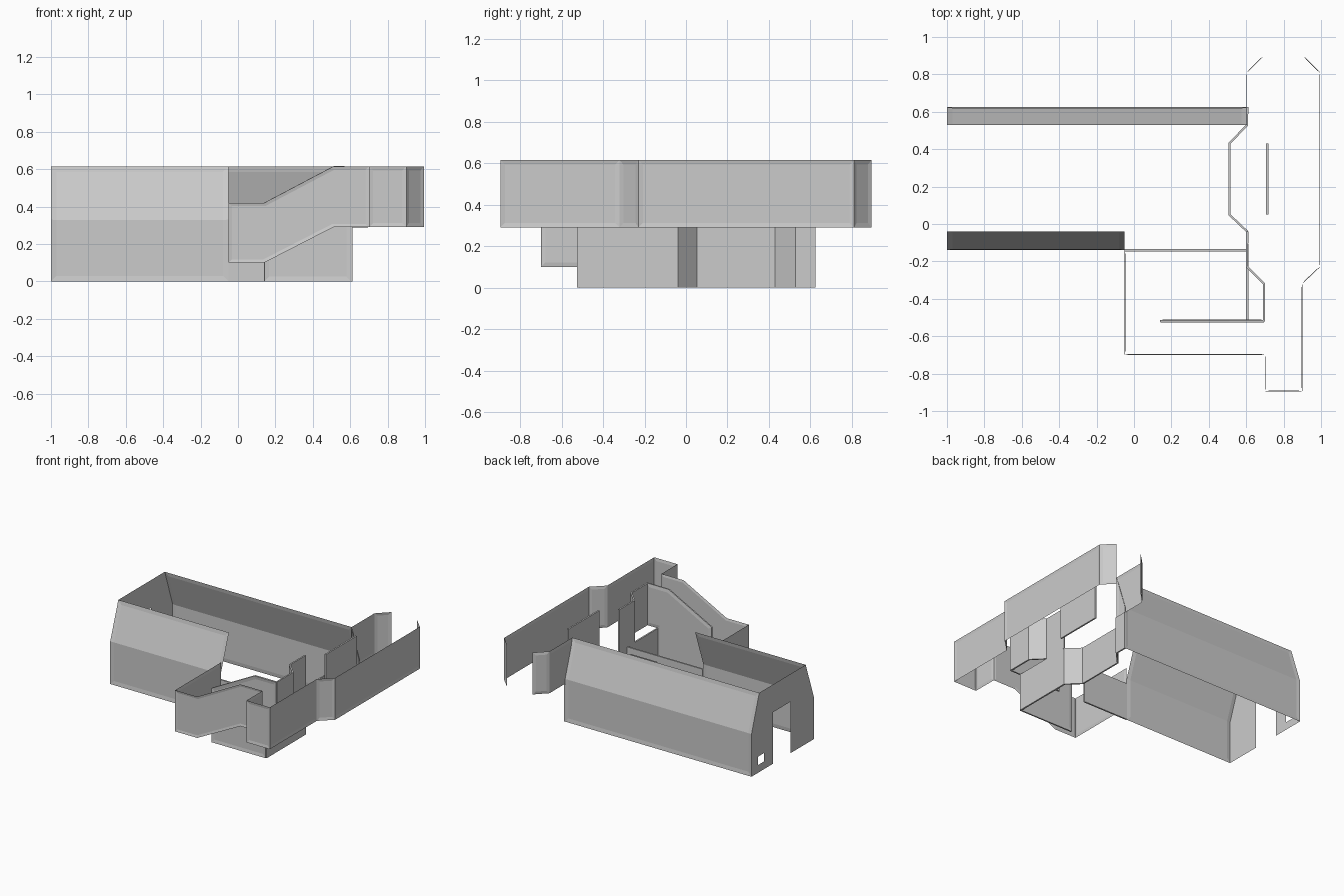
import bpy, bmesh
from mathutils import Vector

if "Cube" in bpy.data.objects:
    bpy.data.objects.remove(bpy.data.objects["Cube"])


def finish(name, bm, thick=0.0):
    mesh = bpy.data.meshes.new(name)
    bm.to_mesh(mesh)
    bm.free()
    ob = bpy.data.objects.new(name, mesh)
    bpy.context.collection.objects.link(ob)
    if thick:
        mod = ob.modifiers.new("thickness", 'SOLIDIFY')
        mod.thickness = thick
        mod.offset = 0
    return ob


def sheet(name, quads, inset=0.022, thick=0.0, region=False):
    """Thin wall made of polygons, each with a slightly recessed panel."""
    bm = bmesh.new()
    for q in quads:
        bm.faces.new([bm.verts.new(p) for p in q])
    bmesh.ops.remove_doubles(bm, verts=bm.verts[:], dist=1e-4)
    bm.normal_update()
    if inset:
        args = dict(faces=bm.faces[:], thickness=inset, depth=-0.004,
                    use_even_offset=True)
        if region:
            bmesh.ops.inset_region(bm, use_boundary=True, **args)
        else:
            bmesh.ops.inset_individual(bm, **args)
    return finish(name, bm, thick)


def strip(name, path, z0, z1, **kw):
    """Vertical wall along a plan path."""
    quads = [[(*a, z0), (*b, z0), (*b, z1), (*a, z1)]
             for a, b in zip(path, path[1:])]
    return sheet(name, quads, **kw)


def flat_y(name, y, outline, **kw):
    """Wall in the xz plane from an outline."""
    return sheet(name, [[(x, y, z) for x, z in outline]], **kw)


TOP, MID, FOLD = 0.615, 0.29, 0.33   # main heights
T = 0.012                            # double wall thickness


# Great hall: long side walls with inward sloping upper half
def hall_side(name, x0, x1, low_y, top_y):
    prof = [(low_y, 0), (low_y, FOLD), (top_y, TOP)]
    quads = [[(x0, *a), (x1, *a), (x1, *b), (x0, *b)]
             for a, b in zip(prof, prof[1:])]
    if low_y > 0.2:
        quads = [q[::-1] for q in quads]
    sheet(name, quads, inset=0.03, region=True)


hall_side("hall_north_wall", -1.0, 0.605, 0.625, 0.53)
hall_side("hall_south_wall", -1.0, -0.05, -0.14, -0.04)

# Hall west end with doorway and small square opening
bm = bmesh.new()
loops = [
    [(-0.14, 0), (0.145, 0), (0.145, 0.40), (0.36, 0.40), (0.36, 0),
     (0.625, 0), (0.625, FOLD), (0.53, TOP), (-0.04, TOP), (-0.14, FOLD)],
    [(0.47, 0.06), (0.545, 0.06), (0.545, 0.125), (0.47, 0.125)],
]
edges = []
for loop in loops:
    vs = [bm.verts.new((-1.0, y, z)) for y, z in loop]
    edges += [bm.edges.new((vs[i - 1], vs[i])) for i in range(len(vs))]
bmesh.ops.triangle_fill(bm, edges=edges, use_beauty=True, normal=Vector((-1, 0, 0)))
finish("hall_west_wall", bm)

# Lower east wall of the hall with its projecting bay
strip("hall_east_bay_wall",
      [(0.605, -0.52), (0.605, -0.14), (0.605, -0.04), (0.51, 0.05), (0.51, 0.43),
       (0.605, 0.53), (0.605, 0.625)], 0, MID, inset=0, thick=T)

# Wall between hall and lower room, with doorway
flat_y("lower_room_wall", -0.14,
       [(-0.05, 0), (0.34, 0), (0.34, 0.24), (0.57, 0.24), (0.57, 0),
        (0.605, 0), (0.605, MID), (-0.05, MID)], inset=0, thick=T)

# Stairwell walls
flat_y("stair_outer_wall", -0.70,
       [(-0.05, 0.10), (0.14, 0.10), (0.51, MID), (0.70, MID),
        (0.70, TOP), (0.51, TOP), (0.14, 0.42), (-0.05, 0.42)], inset=0.018)
flat_y("stair_inner_wall", -0.52,
       [(0.14, 0), (0.605, 0), (0.605, MID), (0.695, MID),
        (0.695, TOP), (0.51, TOP), (0.14, 0.42)], inset=0.025, thick=T)
strip("stair_landing_wall", [(-0.05, -0.14), (-0.05, -0.70)], 0.10, 0.42)

# Upper corridor walls
strip("corridor_outer_wall",
      [(0.70, -0.70), (0.70, -0.895), (0.90, -0.895), (0.90, -0.32),
       (0.995, -0.23), (0.995, 0.81), (0.91, 0.895)], MID, TOP)
strip("corridor_inner_wall",
      [(0.695, -0.52), (0.695, -0.32), (0.605, -0.23), (0.605, -0.04)],
      MID, TOP, inset=0, thick=T)
strip("corridor_north_wall", [(0.605, 0.53), (0.605, 0.81), (0.69, 0.895)], MID, TOP)
strip("corridor_screen", [(0.713, 0.05), (0.713, 0.43)], MID, TOP, inset=0, thick=T)
